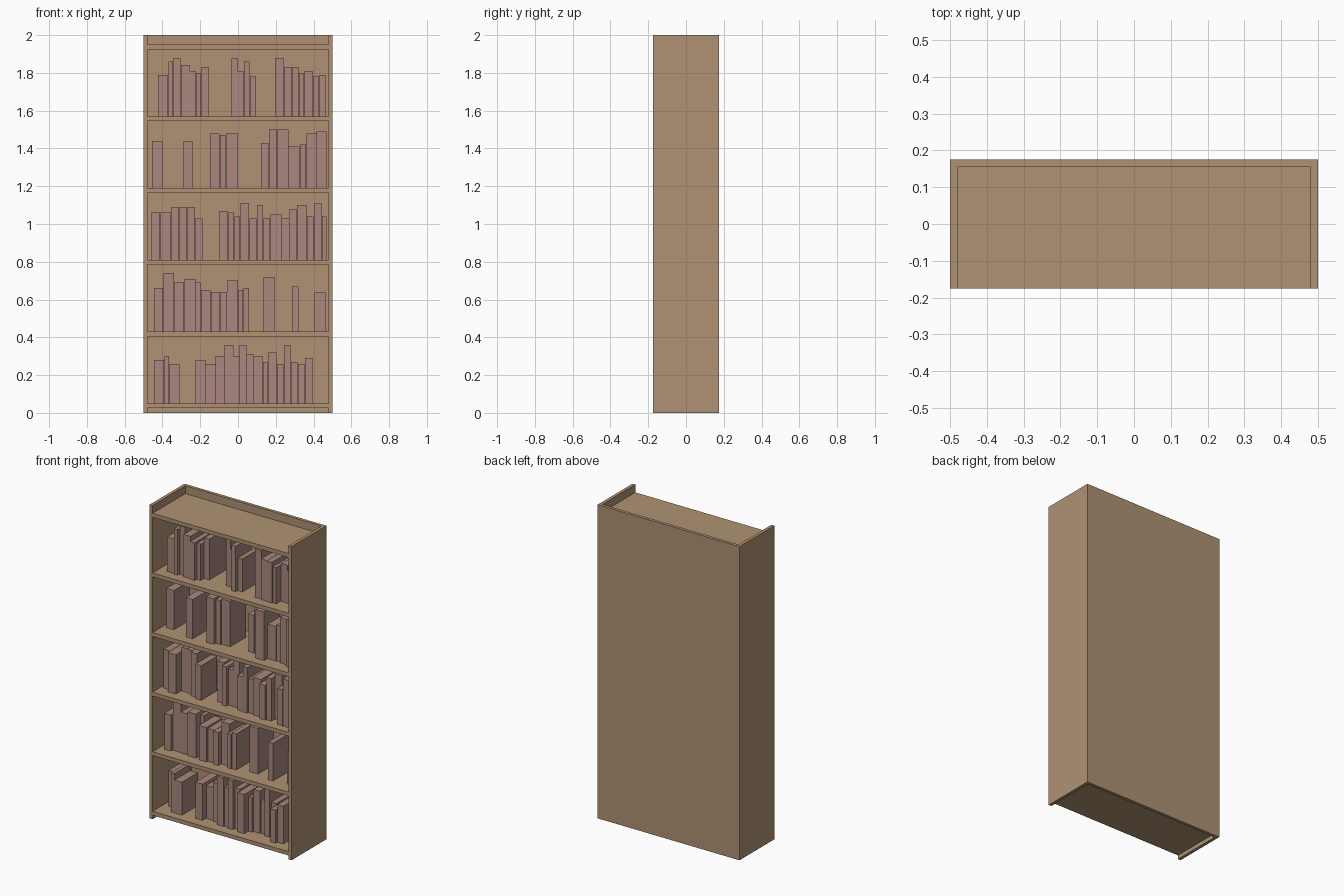
import bpy
import bmesh
import random
from mathutils import Matrix, Vector

random.seed(4)

default_cube = bpy.data.objects.get("Cube")
if default_cube:
    bpy.data.objects.remove(default_cube, do_unlink=True)


def make_material(name, colour):
    material = bpy.data.materials.new(name)
    material.use_nodes = True
    material.diffuse_color = colour
    shader = material.node_tree.nodes["Principled BSDF"]
    shader.inputs["Base Color"].default_value = colour
    shader.inputs["Roughness"].default_value = 0.8
    return material


wood = make_material("light_wood", (0.43, 0.29, 0.175, 1))
cover = make_material("dusty_rose_cover", (0.4, 0.245, 0.21, 1))


def add_box(mesh_builder, low, high):
    """Add an axis-aligned box between two corners."""
    low, high = Vector(low), Vector(high)
    placement = Matrix.Translation((low + high) / 2) @ Matrix.Diagonal((*(high - low), 1))
    bmesh.ops.create_cube(mesh_builder, size=1, matrix=placement)


def finish(name, mesh_builder, material):
    """Turn the collected boxes into one named object."""
    mesh = bpy.data.meshes.new(name)
    mesh_builder.to_mesh(mesh)
    mesh_builder.free()
    mesh.materials.append(material)
    part = bpy.data.objects.new(name, mesh)
    bpy.context.collection.objects.link(part)
    return part


def make_panel(name, low, high):
    mesh_builder = bmesh.new()
    add_box(mesh_builder, low, high)
    return finish(name, mesh_builder, wood)


# Overall case measurements
half_width, half_depth, height = 0.5, 0.175, 2.0
panel, board = 0.02, 0.025
inner_x = half_width - panel
inner_back = half_depth - panel

# Case sides and back
for side_name, sign in (("left", 1), ("right", -1)):
    edges = sorted((sign * inner_x, sign * half_width))
    make_panel(side_name + "_side_panel",
               (edges[0], -half_depth, 0), (edges[1], inner_back, height))
make_panel("back_panel",
           (-half_width, inner_back, 0), (half_width, half_depth, height))

# Evenly spaced boards, the last one being the top
shelf_names = ("bottom", "second", "third", "fourth", "fifth", "top")
spacing = 0.38
shelf_tops = {}
for index, shelf_name in enumerate(shelf_names):
    top = 0.05 + index * spacing
    shelf_tops[shelf_name] = top
    make_panel(shelf_name + "_shelf",
               (-inner_x, -half_depth, top - board), (inner_x, inner_back, top))


def fill_shelf(shelf_name, *groups):
    """Stand groups of books on a shelf.

    Each group has its start and end across the shelf, then the relative
    thickness and the height in hundredths of every book in it.
    """
    mesh_builder = bmesh.new()
    base = shelf_tops[shelf_name]
    for start, end, *books in groups:
        thicknesses, heights = books[::2], books[1::2]
        scale = (end - start) / sum(thicknesses)
        left = start
        for thickness, book_height in zip(thicknesses, heights):
            right = left + thickness * scale
            front = random.uniform(-0.125, -0.06)
            add_box(mesh_builder,
                    (left + 0.001, front, base),
                    (right - 0.001, front + 0.16, base + book_height / 100))
            left = right
    finish(shelf_name + "_shelf_books", mesh_builder, cover)


# Books, shelf by shelf
fill_shelf("fifth",
           (-.425, -.155, 10, 22, 5, 29, 7, 31, 9, 27, 6, 24, 5, 23, 7, 26),
           (-.035, .095, 6, 31, 6, 24, 6, 29, 6, 21),
           (.195, .465, 9, 31, 8, 26, 7, 26, 5, 23, 9, 24, 6, 21, 7, 22))
fill_shelf("fourth",
           (-.455, -.4, 1, 25), (-.29, -.24, 1, 25),
           (-.15, 0, 5, 29, 3, 28, 6, 29),
           (.12, .47, 8, 24, 8, 31, 11, 31, 11, 22, 6, 23, 10, 29, 10, 30))
fill_shelf("third",
           (-.46, -.185, 9, 25, 11, 25, 8, 28, 8, 28, 8, 28, 8, 22),
           (-.1, .47, 9, 26, 6, 25, 6, 23, 9, 30, 8, 22, 6, 29, 7, 22,
            11, 24, 8, 22, 7, 27, 10, 29, 7, 23, 8, 30, 5, 23))
fill_shelf("second",
           (-.445, .06, 9, 23, 11, 31, 10, 26, 11, 28, 5, 26, 10, 22,
            9, 21, 7, 21, 11, 27, 5, 22, 6, 23),
           (.135, .195, 1, 29), (.285, .32, 1, 24), (.405, .465, 1, 21))
fill_shelf("bottom",
           (-.445, -.31, 10, 23, 5, 25, 10, 21),
           (-.225, .395, 10, 23, 10, 21, 9, 25, 9, 31, 6, 25, 7, 31, 7, 26, 9, 25,
            5, 22, 9, 27, 7, 21, 7, 31, 7, 22, 7, 21, 8, 24))
